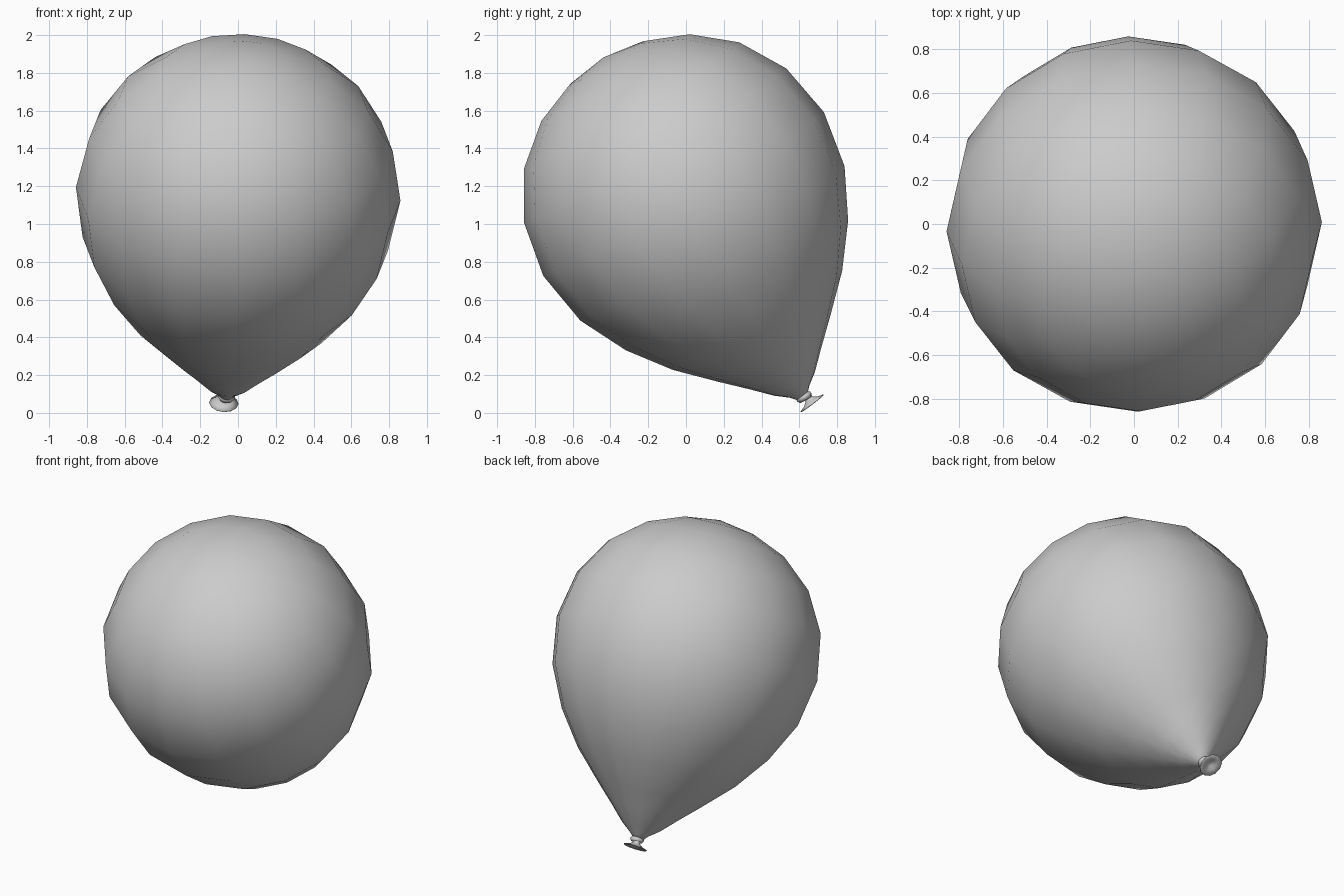
import bpy, bmesh, math
from mathutils import Vector

if "Cube" in bpy.data.objects:
    bpy.data.objects.remove(bpy.data.objects["Cube"])

NECK = Vector((-0.06, 0.615, 0.085))              # where the balloon is tied
AXIS = Vector((0.049, -0.504, 0.862)).normalized()  # neck towards crown


def lathe(name, profile, origin, axis, sides, cap_last=False, smooth=True):
    """Skin rings of (radius, height along axis, sideways shift) into a mesh."""
    u = Vector((1, 0, 0))
    u = (u - axis * u.dot(axis)).normalized()
    v = axis.cross(u)
    bm = bmesh.new()
    rings = []
    for r, t in profile:
        c = origin + axis * t
        if r == 0:
            rings.append([bm.verts.new(c)])
        else:
            rings.append([bm.verts.new(c + (u * math.cos(a) + v * math.sin(a)) * r)
                          for a in (2 * math.pi * i / sides for i in range(sides))])
    for a, b in zip(rings, rings[1:]):
        for i in range(sides):
            j = (i + 1) % sides
            if len(a) == 1:
                bm.faces.new((a[0], b[j], b[i]))
            elif len(b) == 1:
                bm.faces.new((a[i], a[j], b[0]))
            else:
                bm.faces.new((a[i], a[j], b[j], b[i]))
    bmesh.ops.recalc_face_normals(bm, faces=bm.faces)
    mesh = bpy.data.meshes.new(name)
    bm.to_mesh(mesh)
    bm.free()
    for p in mesh.polygons:
        p.use_smooth = smooth
    obj = bpy.data.objects.new(name, mesh)
    bpy.context.collection.objects.link(obj)
    return obj


# Inflated body, teardrop from the neck to the round crown
lathe("balloon_body", [
    (0, -0.01), (0.033, 0.0), (0.06, 0.03), (0.125, 0.08), (0.22, 0.175),
    (0.345, 0.295), (0.52, 0.47), (0.682, 0.685), (0.81, 0.942),
    (0.86, 1.245), (0.805, 1.545), (0.66, 1.79), (0.455, 1.96),
    (0.23, 2.05), (0, 2.085)], NECK, AXIS, 16)

# Rolled knot
lathe("knot", [(0, 0.018), (0.03, 0.018), (0.042, 0.008), (0.044, -0.004),
               (0.035, -0.018), (0, -0.02)],
      NECK + Vector((0, 0.01, 0)), AXIS, 12)

# Flared mouth, hollow on its outer side
MOUTH_AXIS = Vector((0.05, -0.6, 0.79)).normalized()
lathe("mouth", [(0.022, 0.045), (0.024, 0.025), (0.045, 0.010), (0.078, 0.0),
                (0.074, -0.004), (0.04, 0.002), (0.018, 0.016), (0, 0.02)],
      Vector((-0.075, 0.667, 0.052)), MOUTH_AXIS, 12)
